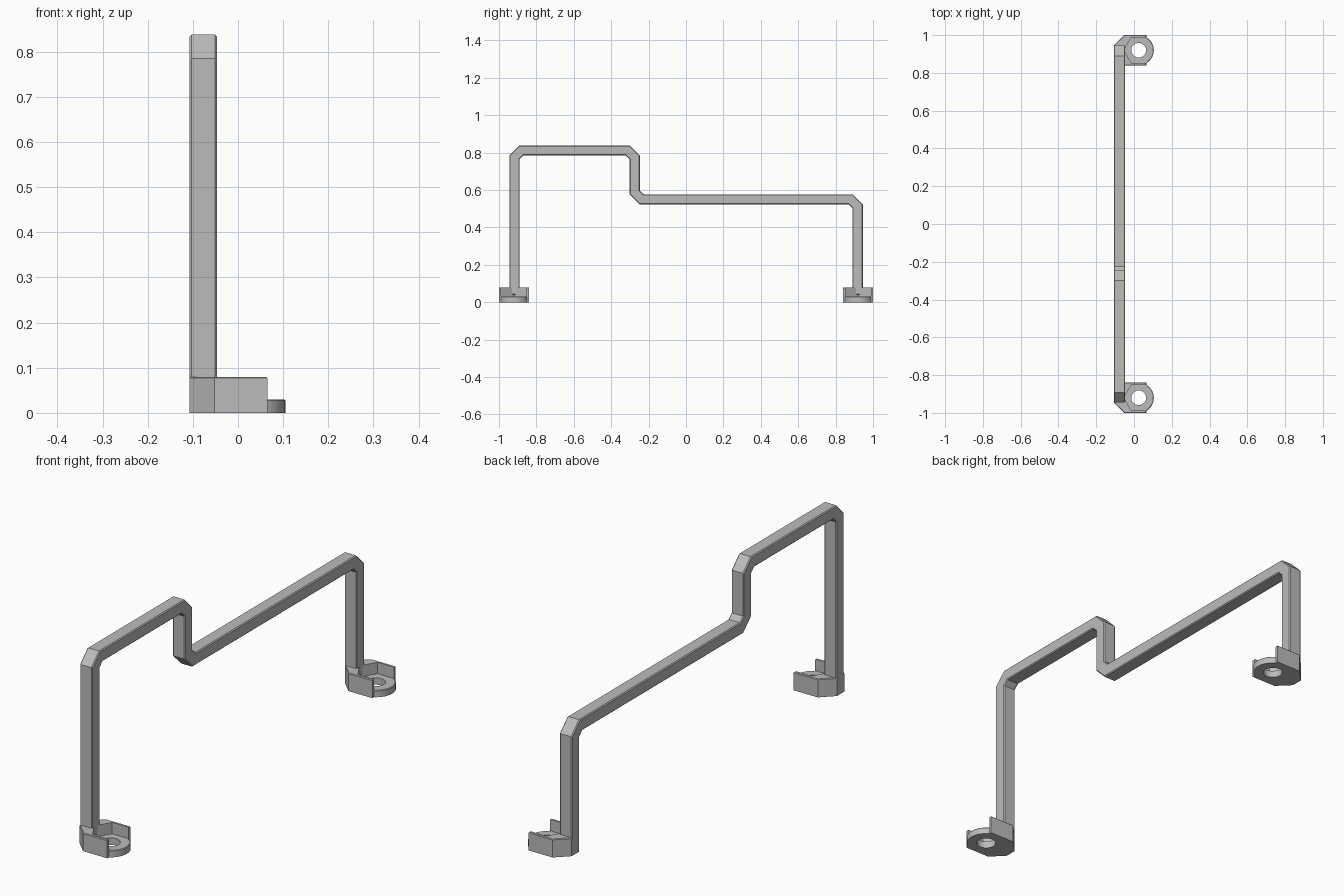
import bpy, bmesh, math

cube = bpy.data.objects.get("Cube")
if cube:
    bpy.data.objects.remove(cube, do_unlink=True)

grey = bpy.data.materials.new("plain_grey")
grey.use_nodes = True
colour = (0.5, 0.5, 0.5, 1)
grey.diffuse_color = colour
grey.node_tree.nodes["Principled BSDF"].inputs["Base Color"].default_value = colour


def extrude(name, points, depth, bevel_top=0.0):
    """Extrude a closed 3D outline by a depth vector."""
    bm = bmesh.new()
    face = bm.faces.new([bm.verts.new(p) for p in points])
    out = bmesh.ops.extrude_face_region(bm, geom=[face])["geom"]
    moved = [g for g in out if isinstance(g, bmesh.types.BMVert)]
    bmesh.ops.translate(bm, verts=moved, vec=depth)
    bmesh.ops.recalc_face_normals(bm, faces=bm.faces[:])
    if bevel_top:
        rim = [g for g in out if isinstance(g, bmesh.types.BMEdge)]
        bmesh.ops.bevel(bm, geom=rim, offset=bevel_top, segments=1,
                        profile=0.5, affect='EDGES')
    mesh = bpy.data.meshes.new(name)
    bm.to_mesh(mesh)
    bm.free()
    mesh.materials.append(grey)
    obj = bpy.data.objects.new(name, mesh)
    bpy.context.collection.objects.link(obj)
    return obj


def prism(name, outline, z0, z1, centre_y, bevel_top=0.0):
    points = [(x, y + centre_y, z0) for x, y in outline]
    return extrude(name, points, (0, 0, z1 - z0), bevel_top)


def circle(cx, radius, count=64):
    return [(cx + radius * math.cos(math.tau * i / count),
             radius * math.sin(math.tau * i / count)) for i in range(count)]


def apply_modifiers(obj):
    bpy.ops.object.select_all(action='DESELECT')
    obj.select_set(True)
    bpy.context.view_layer.objects.active = obj
    for mod in list(obj.modifiers):
        bpy.ops.object.modifier_apply(modifier=mod.name)


def combine(obj, other, operation):
    mod = obj.modifiers.new(operation.lower(), 'BOOLEAN')
    mod.operation = operation
    mod.solver = 'EXACT'
    mod.object = other
    apply_modifiers(obj)
    bpy.data.objects.remove(other, do_unlink=True)


# Stepped handle bar with chamfered bends, as (y, z) outer and inner lines
BACK, WIDTH, FOOT_TOP = -0.107, 0.06, 0.08
outer = [(-0.945, 0.04), (-0.945, 0.785), (-0.892, 0.838), (-0.3, 0.838),
         (-0.247, 0.785), (-0.247, 0.597), (-0.225, 0.577), (0.89, 0.577),
         (0.945, 0.523), (0.945, 0.04)]
inner = [(0.89, 0.04), (0.89, 0.503), (0.87, 0.523), (-0.247, 0.523),
         (-0.302, 0.577), (-0.302, 0.765), (-0.323, 0.785), (-0.87, 0.785),
         (-0.89, 0.765), (-0.89, 0.04)]
bar = extrude("handle_bar", [(BACK, y, z) for y, z in outer + inner], (WIDTH, 0, 0))
bevel = bar.modifiers.new("edge_bevel", 'BEVEL')
bevel.width = 0.004
bevel.segments = 1
bevel.limit_method = 'ANGLE'
bevel.angle_limit = math.radians(60)
apply_modifiers(bar)

# Mounting feet with a hexagonal nut pocket, round tab and screw hole
HOLE_X, HALF, FRONT, FLOOR = 0.025, 0.08, 0.065, 0.03
half_outline = [(FRONT, HALF), (-0.052, HALF), (BACK, 0.026)]
block_outline = half_outline + [(x, -y) for x, y in reversed(half_outline)]
flat = 0.068
corner = flat / math.cos(math.pi / 6)
pocket_outline = [(HOLE_X - corner, 0), (HOLE_X - corner / 2, -flat),
                  (0.2, -flat), (0.2, flat), (HOLE_X - corner / 2, flat)]

for side, y in (("front", -0.92), ("back", 0.92)):
    foot = prism(side + "_foot", block_outline, 0, FOOT_TOP, y, 0.003)
    combine(foot, prism("pocket_cutter", pocket_outline, FLOOR, 0.2, y), 'DIFFERENCE')
    combine(foot, prism("round_tab", circle(HOLE_X, 0.0797), 0, FLOOR, y, 0.003), 'UNION')
    combine(foot, prism("hole_cutter", circle(HOLE_X, 0.039, 48), -0.1, 0.2, y), 'DIFFERENCE')
    bpy.ops.object.shade_smooth_by_angle(angle=math.radians(25))
